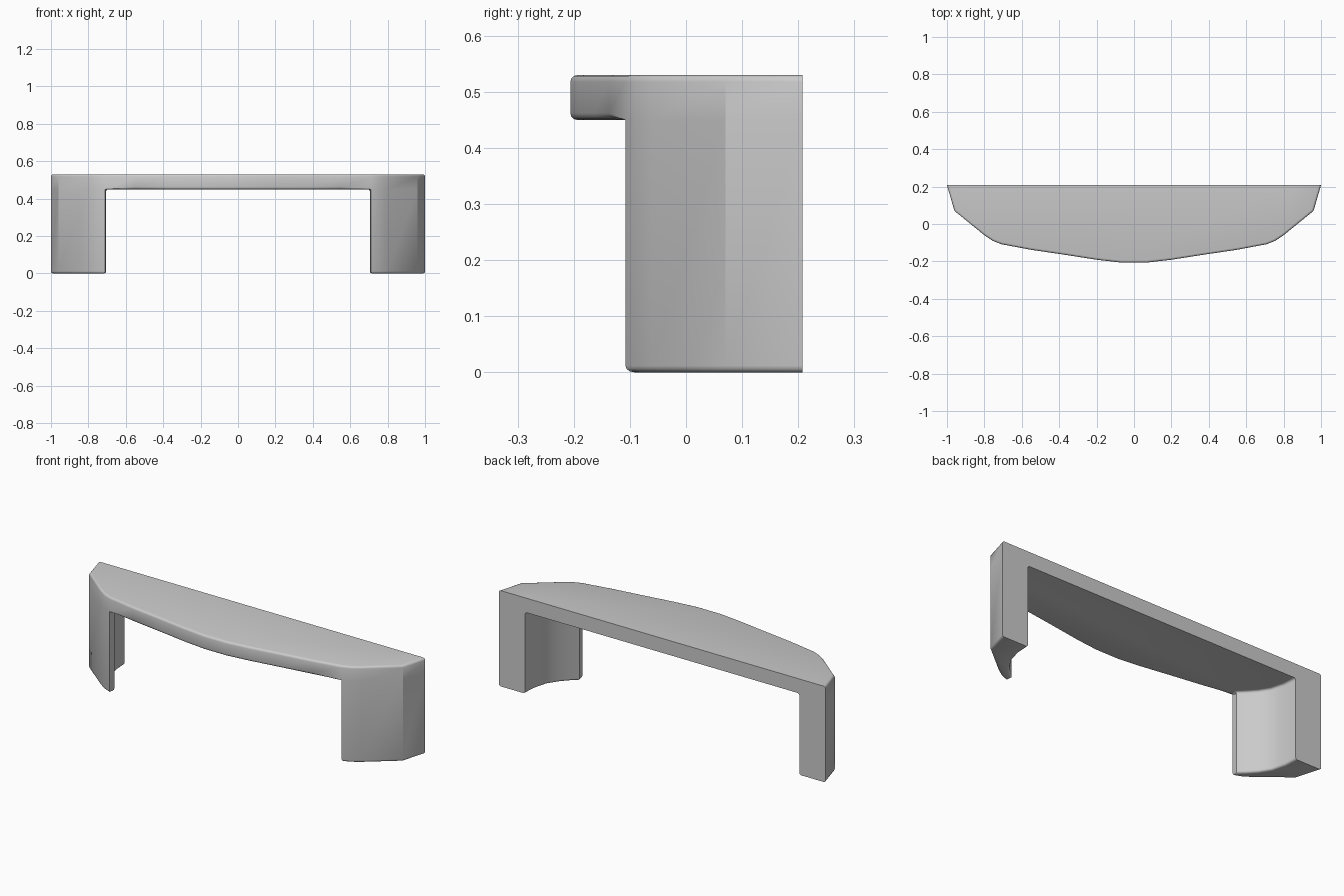
import bpy, bmesh

if "Cube" in bpy.data.objects:
    bpy.data.objects.remove(bpy.data.objects["Cube"])

TOP, UNDER = 0.53, 0.45

# Half plan: bar front from centre to leg tip, leg outside, leg inside
bar_front = [(0.07, -0.206), (0.2, -0.191), (0.38, -0.163), (0.55, -0.138)]
tip = (0.71, -0.108)
leg_outer = [(0.755, -0.09), (0.8, -0.06), (0.96, 0.07), (1.0, 0.208)]
leg_inner = [(0.84, 0.208), (0.835, 0.13), (0.815, 0.055), (0.78, 0.0),
             (0.742, -0.042), (0.705, -0.075)]


def flip(points):
    return [(-x, y) for x, y in reversed(points)]


right_leg = [tip] + leg_outer + leg_inner
left_leg = flip(right_leg)
middle = (flip([tip]) + flip(bar_front) + bar_front + [tip]
          + leg_inner[::-1] + flip(leg_inner)[::-1])

bm = bmesh.new()
cache = {}


def vert(p, z):
    key = (p[0], p[1], z)
    if key not in cache:
        cache[key] = bm.verts.new(key)
    return cache[key]


def cap(points, z):
    return bm.faces.new([vert(p, z) for p in points])


def wall(points, z0, z1, closed=False):
    nxt = points[1:] + points[:1] if closed else points[1:]
    for a, b in zip(points, nxt):
        bm.faces.new([vert(a, z0), vert(b, z0), vert(b, z1), vert(a, z1)])


# Bar: top, outer walls and underside between the legs
outline = (flip(leg_outer) + flip([tip]) + flip(bar_front)
           + bar_front + [tip] + leg_outer)
back = [(1.0, 0.208), (0.84, 0.208), (-0.84, 0.208), (-1.0, 0.208)]
cap(outline + back[1:3], TOP)
wall(outline, UNDER, TOP)
wall(back, UNDER, TOP)
cap(middle, UNDER)

# Legs: curved columns
for leg in (left_leg, right_leg):
    wall(leg, 0.0, UNDER, closed=True)
    cap(leg, 0.0)
bmesh.ops.recalc_face_normals(bm, faces=bm.faces)

# Soft edges everywhere except on the flat back
soft = []
for e in bm.edges:
    a, b = (v.co for v in e.verts)
    on_back = a.y > 0.2 and b.y > 0.2
    if abs(a.z - b.z) < 1e-5 and not on_back and e.calc_face_angle(0) > 0.5:
        soft.append(e)
bmesh.ops.bevel(bm, geom=soft, offset=0.012, offset_type='OFFSET', segments=3,
                profile=0.5, affect='EDGES', clamp_overlap=True)
bmesh.ops.recalc_face_normals(bm, faces=bm.faces)

mesh = bpy.data.meshes.new("pull_handle")
bm.to_mesh(mesh)
bm.free()
handle = bpy.data.objects.new("pull_handle", mesh)
bpy.context.collection.objects.link(handle)
bpy.context.view_layer.objects.active = handle
handle.select_set(True)
bpy.ops.object.shade_smooth_by_angle(angle=0.6)
